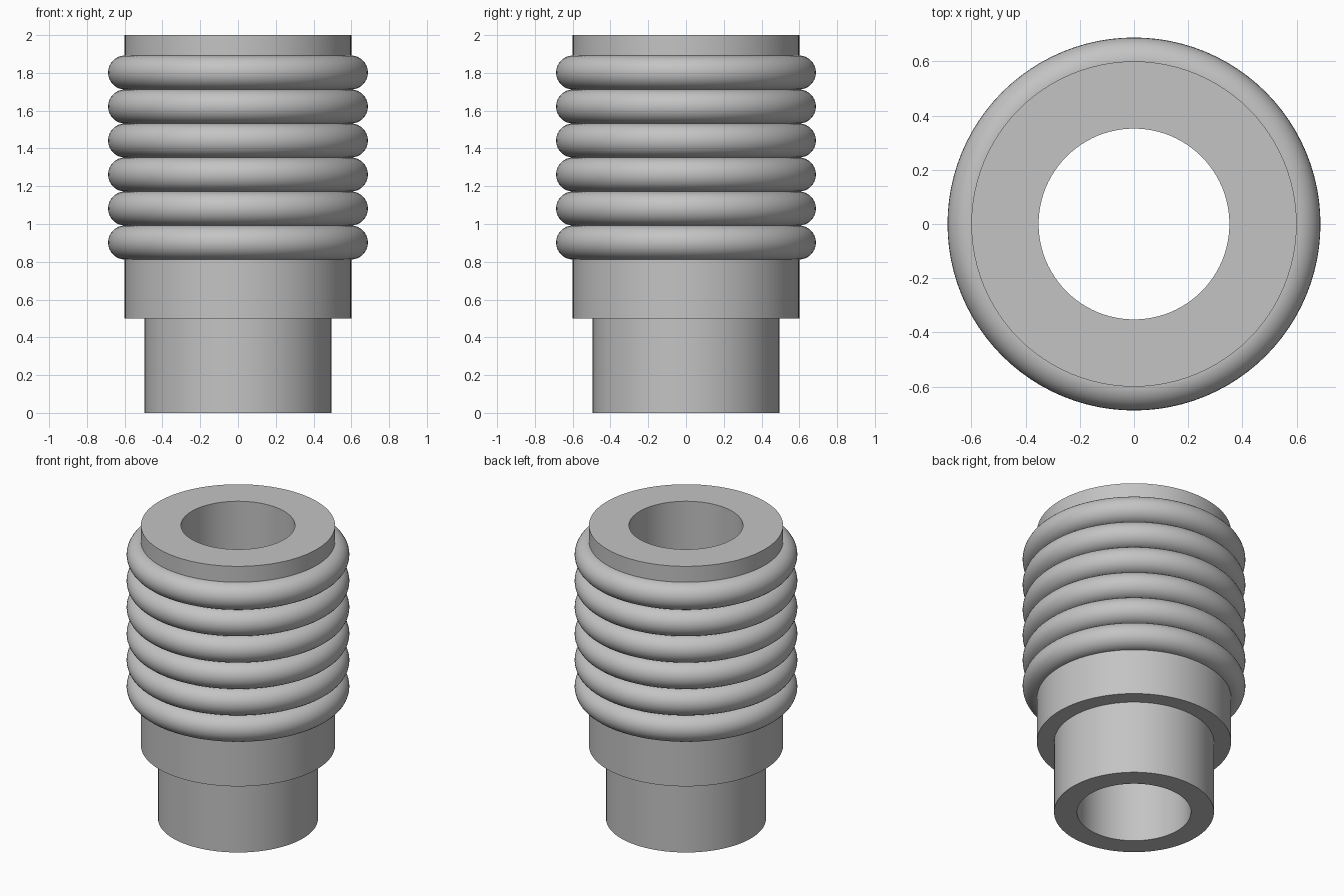
import bpy
import bmesh
import math

cube = bpy.data.objects.get("Cube")
if cube:
    bpy.data.objects.remove(cube, do_unlink=True)

SEGMENTS = 96

grey = bpy.data.materials.new("plain_grey")
grey.use_nodes = True
colour = (0.55, 0.55, 0.55, 1)
grey.diffuse_color = colour
grey.node_tree.nodes["Principled BSDF"].inputs["Base Color"].default_value = colour


def lathe(name, profile):
    """Spin a closed (radius, height) profile around the z axis."""
    bm = bmesh.new()
    verts = [bm.verts.new((r, 0, z)) for r, z in profile]
    edges = [bm.edges.new((v, verts[i - 1])) for i, v in enumerate(verts)]
    bmesh.ops.spin(bm, geom=verts + edges, cent=(0, 0, 0), axis=(0, 0, 1),
                   angle=math.tau, steps=SEGMENTS, use_merge=True)
    bmesh.ops.remove_doubles(bm, verts=bm.verts, dist=1e-5)
    bmesh.ops.recalc_face_normals(bm, faces=bm.faces)
    mesh = bpy.data.meshes.new(name)
    bm.to_mesh(mesh)
    bm.free()
    mesh.materials.append(grey)
    obj = bpy.data.objects.new(name, mesh)
    bpy.context.collection.objects.link(obj)
    bpy.ops.object.select_all(action="DESELECT")
    obj.select_set(True)
    bpy.context.view_layer.objects.active = obj
    bpy.ops.object.shade_smooth_by_angle(angle=math.radians(35))
    return obj


# Stepped sleeve with a straight bore
BORE, NECK, BODY = 0.352, 0.494, 0.6
lathe("sleeve", [(BORE, 0), (NECK, 0), (NECK, 0.5),
                 (BODY, 0.5), (BODY, 2), (BORE, 2)])

# Stack of round ribs touching one another
RIB_RADIUS, RIB_CENTRE, FIRST_RIB = 0.09, 0.598, 0.902
for i in range(6):
    z = FIRST_RIB + 2 * RIB_RADIUS * i
    circle = [math.tau * k / 32 for k in range(32)]
    lathe(f"rib_{i + 1}", [(RIB_CENTRE + RIB_RADIUS * math.cos(a),
                            z + RIB_RADIUS * math.sin(a)) for a in circle])
